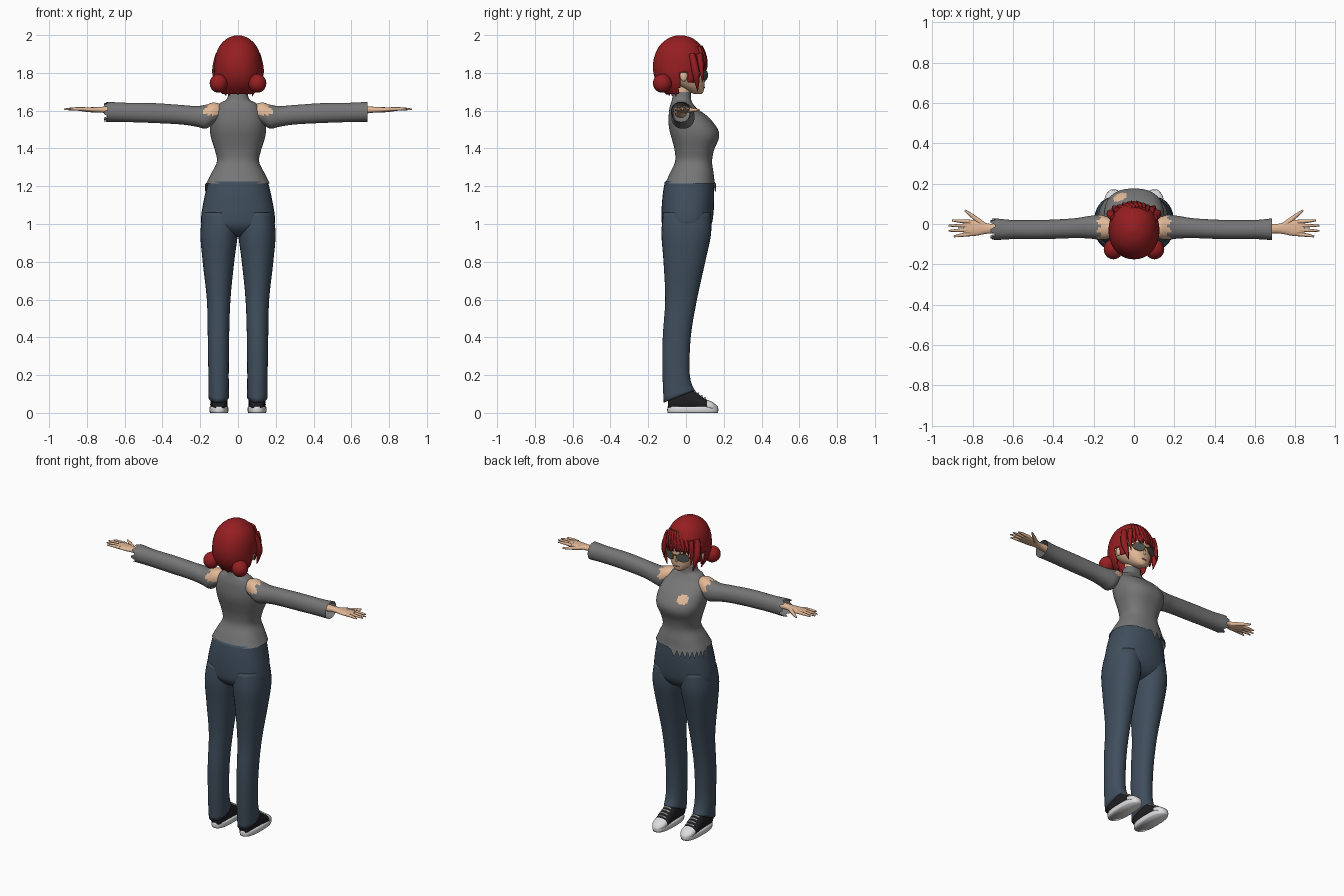
import bpy, bmesh, math, random
from mathutils import Vector

random.seed(3)
cube = bpy.data.objects.get("Cube")
if cube:
    bpy.data.objects.remove(cube)


def material(name, r, g, b):
    m = bpy.data.materials.new(name)
    m.use_nodes = True
    m.diffuse_color = (r, g, b, 1)
    m.node_tree.nodes["Principled BSDF"].inputs["Base Color"].default_value = (r, g, b, 1)
    return m


RED = material("red hair", .3, .013, .015)
GREY = material("grey knit", .18, .18, .18)
DENIM = material("blue denim", .05, .076, .108)
SKIN = material("skin", .76, .48, .31)
BLACK = material("black canvas", .014, .014, .016)
WHITE = material("white rubber", .72, .72, .74)
LENS = material("smoked lens", .075, .09, .085)
GOLD = material("gold frame", .3, .17, .03)
LIP = material("lips", .5, .17, .13)


def finish(ob, mats):
    for m in mats:
        ob.data.materials.append(m)
    for p in ob.data.polygons:
        p.use_smooth = True
    return ob


def blend(p, q, r, s, t):
    """Catmull-Rom step between two rings."""
    return [.5 * (2 * b + (c - a) * t + (2 * a - 5 * b + 4 * c - d) * t * t
                  + (3 * b - a - 3 * c + d) * t ** 3) for a, b, c, d in zip(p, q, r, s)]


def loft(name, axis, rings, mats, side=1, power=2.2, sides=32, steps=4, rule=None,
         warp=None, caps=True):
    """Skin rings of (position, a0, a1, b0, b1); rule picks a material, or None for a hole."""
    n, dense = len(rings), []
    for i in range(n - 1):
        quad = [rings[max(0, min(n - 1, i + k))] for k in (-1, 0, 1, 2)]
        dense += [blend(*quad, k / steps) for k in range(steps)]
    dense.append(rings[-1])
    bm, loops = bmesh.new(), []
    for j, (t, a0, a1, b0, b1) in enumerate(dense):
        loop = []
        for i in range(sides):
            u = math.tau * i / sides
            c, s = math.cos(u), math.sin(u)
            a = (a0 + a1) / 2 + (a1 - a0) / 2 * math.copysign(abs(c) ** (2 / power), c)
            b = (b0 + b1) / 2 + (b1 - b0) / 2 * math.copysign(abs(s) ** (2 / power), s)
            co = Vector({"z": (a, b, t), "x": (t, a, b), "y": (a, t, b)}[axis])
            if warp:
                warp(co, i, j, len(dense) - 1)
            co.x *= side
            loop.append(bm.verts.new(co))
        loops.append(loop)
    for p, q in zip(loops, loops[1:]):
        for i in range(sides):
            k = (i + 1) % sides
            bm.faces.new((p[i], p[k], q[k], q[i]))
    if caps:
        bm.faces.new(loops[0])
        bm.faces.new(loops[-1])
    bmesh.ops.recalc_face_normals(bm, faces=bm.faces)
    if rule:
        picks = [(f, rule(f.calc_center_median())) for f in bm.faces]
        for f, m in picks:
            f.material_index = m or 0
        bmesh.ops.delete(bm, geom=[f for f, m in picks if m is None], context="FACES")
    me = bpy.data.meshes.new(name)
    bm.to_mesh(me)
    bm.free()
    ob = bpy.data.objects.new(name, me)
    bpy.context.collection.objects.link(ob)
    return finish(ob, mats)


def strand(name, pts, radii, mat):
    """Round tapered curve through a few points."""
    cu = bpy.data.curves.new(name, "CURVE")
    cu.dimensions, cu.bevel_depth, cu.bevel_resolution = "3D", 1, 2
    cu.use_fill_caps, cu.resolution_u = True, 6
    sp = cu.splines.new("NURBS")
    sp.points.add(len(pts) - 1)
    for p, co, r in zip(sp.points, pts, radii):
        p.co, p.radius = (*co, 1), r
    sp.order_u, sp.use_endpoint_u = 3, True
    cu.materials.append(mat)
    ob = bpy.data.objects.new(name, cu)
    bpy.context.collection.objects.link(ob)
    return ob


def ball(name, loc, scale, mat):
    bpy.ops.mesh.primitive_uv_sphere_add(segments=24, ring_count=14, radius=1, location=loc)
    ob = bpy.context.object
    ob.name, ob.scale = name, scale
    return finish(ob, [mat])


# Sweater body, with a torn front hem and a hole in the chest
def torn_hem(co, i, j, last):
    if j == 0 and co.x < .02 and co.y > .03:
        co.z -= .05 if i % 2 else .004
        co.x, co.y = co.x * 1.05, co.y * 1.05


chest_hole = Vector((-.07, .135, 1.54))
body = [(1.215, .168, -.11, .152), (1.27, .14, -.085, .146), (1.33, .112, -.058, .138),
        (1.39, .122, -.06, .148), (1.45, .141, -.075, .173), (1.49, .148, -.086, .173),
        (1.53, .148, -.092, .15), (1.57, .14, -.092, .115), (1.61, .12, -.088, .06),
        (1.64, .095, -.08, .035), (1.66, .06, -.074, .027), (1.7, .051, -.068, .025)]
loft("sweater_body", "z", [(z, -w, w, b, f) for z, w, b, f in body], [GREY, SKIN],
     power=2.4, sides=64, steps=5, warp=torn_hem, caps=False,
     rule=lambda c: int((c - chest_hole).length < .033))

# Trouser seat
seat = [(1.225, .158, -.112, .145), (1.15, .176, -.124, .149), (1.05, .194, -.13, .145),
        (.99, .19, -.124, .132), (.95, .14, -.09, .1), (.93, .08, -.05, .06)]
loft("trouser_seat", "z", [(z, -w, w, b, f) for z, w, b, f in seat], [DENIM], power=2.3)


def slanted_cuff(co, i, j, last):
    if j > last - 4:
        co.z += (co.y + .04) * .4 * (j - last + 4) / 4


for s, tag in ((1, "left"), (-1, "right")):
    # Trouser leg
    loft(tag + "_trouser_leg", "z",
         [(1.06, .0, .185, -.12, .13), (.95, .001, .199, -.13, .133), (.8, .02, .187, -.119, .102),
          (.6, .04, .165, -.11, .058), (.4, .047, .16, -.123, .025), (.2, .049, .157, -.124, .02),
          (.085, .048, .157, -.118, .047)], [DENIM], s, warp=slanted_cuff)

    # Shoe: rubber sole, canvas upper with rubber toe, laces
    loft(tag + "_sole", "z", [(0, .054, .148, -.097, .168), (.015, .05, .152, -.1, .172),
                              (.034, .053, .149, -.097, .168)], [WHITE], s, power=2.6, steps=2)
    loft(tag + "_shoe_upper", "y",
         [(-.095, .075, .125, .02, .07), (-.075, .06, .14, .01, .12), (0, .056, .144, .01, .135),
          (.05, .056, .145, .01, .112), (.1, .055, .147, .01, .075), (.14, .06, .142, .01, .058),
          (.166, .08, .122, .01, .035)], [BLACK, WHITE], s, rule=lambda c: int(c.y > .115))
    for k in range(4):
        y, z = .045 + k * .018, .117 - k * .012
        strand(f"{tag}_lace_{k}", [(s * .075, y, z - .008), (s * .1, y + .004, z + .004),
                                   (s * .125, y, z - .008)], [.005] * 3, WHITE)

    # Sleeve with a bare shoulder; the right cuff is torn
    def torn_cuff(co, i, j, last, side=s):
        if j == last and side < 0:
            co.x += .025 if i % 4 < 2 else .005
    loft(tag + "_sleeve", "x",
         [(.09, -.06, .02, 1.55, 1.635), (.13, -.074, .035, 1.53, 1.643),
          (.17, -.078, .045, 1.505, 1.632), (.22, -.072, .04, 1.515, 1.624),
          (.3, -.07, .028, 1.527, 1.63), (.45, -.075, .02, 1.535, 1.64),
          (.6, -.075, .02, 1.54, 1.642), (.685, -.08, .028, 1.541, 1.647)],
         [GREY, SKIN], s, steps=6, warp=torn_cuff, caps=False,
         rule=lambda c: int(.1 < abs(c.x) < .175 + .012 * math.sin(c.y * 150) and c.z > 1.578))

    # Forearm, palm and fingers
    loft(tag + "_hand", "x",
         [(.5, -.06, .005, 1.56, 1.625), (.68, -.048, .0, 1.585, 1.622),
          (.73, -.048, .004, 1.59, 1.62), (.78, -.058, .018, 1.592, 1.618),
          (.82, -.06, .02, 1.597, 1.618), (.845, -.052, .012, 1.602, 1.616)], [SKIN], s, sides=20)
    for k, (y0, y1, tip) in enumerate([(-.05, -.062, .893), (-.029, -.034, .918),
                                       (-.008, -.008, .92), (.011, .018, .902)]):
        strand(f"{tag}_finger_{k}", [(s * .81, y0, 1.608), (s * .87, (y0 + y1) / 2, 1.611),
                                     (s * tip, y1, 1.607)], [.0105, .0095, .004], SKIN)
    strand(tag + "_thumb", [(s * .745, -.005, 1.604), (s * .795, .035, 1.603),
                            (s * .838, .068, 1.604)], [.014, .012, .005], SKIN)

    # Ear, hair bun, side locks
    ball(tag + "_ear", (s * .107, -.012, 1.785), (.012, .02, .03), SKIN)
    ball(tag + "_hair_bun", (s * .102, -.125, 1.745), (.048, .05, .05), RED)
    strand(tag + "_side_lock", [(s * .1, .03, 1.9), (s * .122, .05, 1.82), (s * .108, .058, 1.76),
                                (s * .092, .062, 1.7)], [.018, .022, .016, .001], RED)
    strand(tag + "_cheek_lock", [(s * .085, .07, 1.9), (s * .105, .082, 1.83),
                                 (s * .096, .088, 1.75)], [.016, .018, .001], RED)

    # Sunglasses: lens, rim and temple
    turn = (math.pi / 2, 0, -s * .38)
    spot = (s * .046, .1, 1.788)
    bpy.ops.mesh.primitive_cylinder_add(vertices=32, radius=1, depth=1, location=spot, rotation=turn)
    lens = bpy.context.object
    lens.name, lens.scale = tag + "_lens", (.037, .025, .005)
    lens.data.materials.append(LENS)
    bpy.ops.mesh.primitive_torus_add(major_radius=.037, minor_radius=.003, major_segments=32,
                                     minor_segments=6, location=spot, rotation=turn)
    rim = bpy.context.object
    rim.name, rim.scale = tag + "_rim", (1, .68, 1)
    finish(rim, [GOLD])
    strand(tag + "_temple", [(s * .08, .087, 1.795), (s * .108, .06, 1.797),
                             (s * .111, -.015, 1.797)], [.004] * 3, GOLD)

# Neck, head, nose and mouth
loft("neck", "z", [(1.64, -.044, .044, -.062, .02), (1.76, -.044, .044, -.06, .03)], [SKIN])
head = [(1.688, .016, .045, .083), (1.7, .038, .015, .092), (1.73, .068, -.04, .097),
        (1.77, .09, -.09, .099), (1.81, .1, -.12, .096), (1.87, .104, -.135, .095),
        (1.93, .08, -.11, .07), (1.965, .03, -.06, .02)]
loft("head", "z", [(z, -w, w, b, f) for z, w, b, f in head], [SKIN])
strand("nose", [(0, .09, 1.79), (0, .104, 1.765), (0, .092, 1.753)], [.004, .011, .006], SKIN)
ball("mouth", (0, .094, 1.722), (.018, .006, .005), LIP)
strand("glasses_bridge", [(-.014, .107, 1.797), (0, .112, 1.8), (.014, .107, 1.797)],
       [.0035] * 3, GOLD)


# Hair shell, open at the face and around the ears
def hair_rule(c):
    face = c.y > .045 and c.z < 1.832 + .012 * math.sin(c.x * 140)
    ear = abs(c.y + .01) < .022 and c.z < 1.808
    jaw = c.y > -.035 and c.z < 1.745
    return None if face or ear or jaw else 0


shell = [(1.688, .085, -.1, .04), (1.73, .11, -.143, .085), (1.78, .124, -.168, .106),
         (1.84, .125, -.175, .112), (1.9, .116, -.163, .102), (1.95, .092, -.135, .075),
         (1.985, .052, -.09, .032), (1.999, .012, -.045, -.015)]
hair = loft("hair_shell", "z", [(z, -w, w, b, f) for z, w, b, f in shell], [RED],
            sides=64, steps=5, power=2.1, rule=hair_rule)
thick = hair.modifiers.new("thickness", "SOLIDIFY")
thick.thickness = .008

# Fringe sweeping across the forehead
for k in range(7):
    x = -.075 + k * .025
    y = .112 * math.sqrt(1 - (x / .14) ** 2)
    strand(f"fringe_lock_{k}", [(x * .6 + .02, y * .72, 1.94), (x, y * .96, 1.88),
                                (x - .008, y * .98, 1.815 + random.uniform(-.01, .01))],
           [.008, .016, .001], RED)

# Ragged ends at the nape
for k in range(9):
    u = math.radians(200 + k * 17.5)
    x, y = math.cos(u), math.sin(u)
    strand(f"nape_lock_{k}", [(x * .1, -.03 + y * .1, 1.745), (x * .088, -.03 + y * .08, 1.71),
                              (x * .08, -.03 + y * .07, 1.672 + random.uniform(0, .02))],
           [.012, .014, .001], RED)
